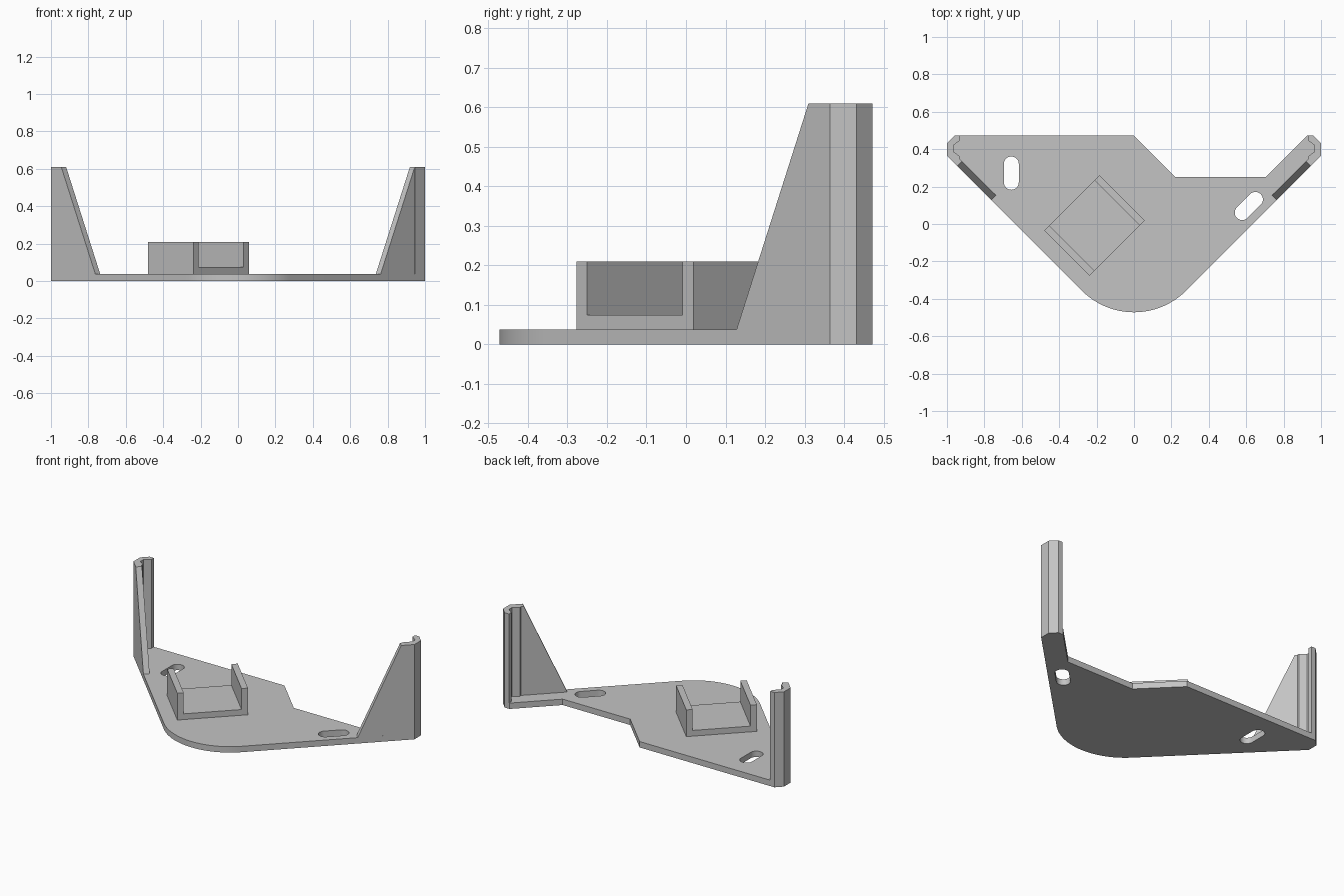
import bpy, bmesh, math
from mathutils import Vector

if "Cube" in bpy.data.objects:
    bpy.data.objects.remove(bpy.data.objects["Cube"])

T = 0.038      # plate thickness
H = 0.61       # post height

grey = bpy.data.materials.new("light_grey")
grey.diffuse_color = (0.55, 0.55, 0.55, 1)
grey.use_nodes = True
grey.node_tree.nodes["Principled BSDF"].inputs["Base Color"].default_value = grey.diffuse_color


def prism(name, pts, vec):
    """Solid made by sweeping a planar polygon along a vector."""
    bm = bmesh.new()
    face = bm.faces.new([bm.verts.new(p) for p in pts])
    ext = bmesh.ops.extrude_face_region(bm, geom=[face], use_keep_orig=True)
    moved = [g for g in ext["geom"] if isinstance(g, bmesh.types.BMVert)]
    bmesh.ops.translate(bm, verts=moved, vec=Vector(vec))
    bmesh.ops.recalc_face_normals(bm, faces=bm.faces)
    me = bpy.data.meshes.new(name)
    bm.to_mesh(me)
    bm.free()
    me.materials.append(grey)
    ob = bpy.data.objects.new(name, me)
    bpy.context.collection.objects.link(ob)
    return ob


def arc(cx, cy, r, a0, a1, n):
    return [(cx + r * math.cos(math.radians(a0 + (a1 - a0) * i / n)),
             cy + r * math.sin(math.radians(a0 + (a1 - a0) * i / n))) for i in range(n + 1)]


def flat(pts, z):
    return [(x, y, z) for x, y in pts]


# Base plate with rounded front nose and notched back edge
outline = arc(0, -0.078, 0.394, 225, 315, 32) + [
    (1, 0.365), (1, 0.432), (0.96, 0.472), (0.925, 0.472), (0.703, 0.25),
    (0.222, 0.25), (0, 0.472), (-0.96, 0.472), (-1, 0.432), (-1, 0.365)]
plate = prism("base_plate", flat(outline, 0), (0, 0, T))

# Two rounded slots through the plate
for cx, cy, half, ang in ((-0.656, 0.272, 0.049, 90), (0.614, 0.096, 0.05, 45)):
    dx, dy = half * math.cos(math.radians(ang)), half * math.sin(math.radians(ang))
    slot = (arc(cx + dx, cy + dy, 0.04, ang - 90, ang + 90, 16)
            + arc(cx - dx, cy - dy, 0.04, ang + 90, ang + 270, 16))
    cutter = prism("slot_cutter", flat(slot, -0.1), (0, 0, 0.3))
    cutter.hide_render = True
    mod = plate.modifiers.new("slot", 'BOOLEAN')
    mod.operation, mod.solver, mod.object = 'DIFFERENCE', 'EXACT', cutter
    bpy.context.view_layer.objects.active = plate
    bpy.ops.object.modifier_apply(modifier=mod.name)
    bpy.data.objects.remove(cutter)

bpy.ops.object.select_all(action='DESELECT')
plate.select_set(True)
bpy.context.view_layer.objects.active = plate
bpy.ops.object.shade_smooth_by_angle(angle=math.radians(30))

# Grooved corner posts with sloping fins, mirrored left and right
post = [(1, 0.365), (1, 0.432), (0.96, 0.472), (0.93, 0.472), (0.93, 0.447),
        (0.966, 0.42), (0.966, 0.388), (0.93, 0.361), (0.93, 0.347),
        (0.919, 0.336), (0.945, 0.31)]
for s, side in ((1, "right"), (-1, "left")):
    prism(side + "_post", flat([(s * x, y) for x, y in post], T), (0, 0, H - T))
    fin = [(s * 0.763, 0.128, T), (s * 0.945, 0.31, T), (s * 0.945, 0.31, H)]
    prism(side + "_fin", fin, (-s * 0.026, 0.026, 0))

# Open holder turned 45 degrees: a U profile swept along its length
u = Vector((0.7071, 0.7071, 0))
L, W, F, Z = 0.418, 0.038, 0.075, 0.21
profile = [(0, T), (L, T), (L, Z), (L - W, Z), (L - W, F), (W, F), (W, Z), (0, Z)]
corner = Vector((-0.48, -0.035, 0))
prism("holder", [corner + u * d + Vector((0, 0, z)) for d, z in profile], (0.242, -0.242, 0))
